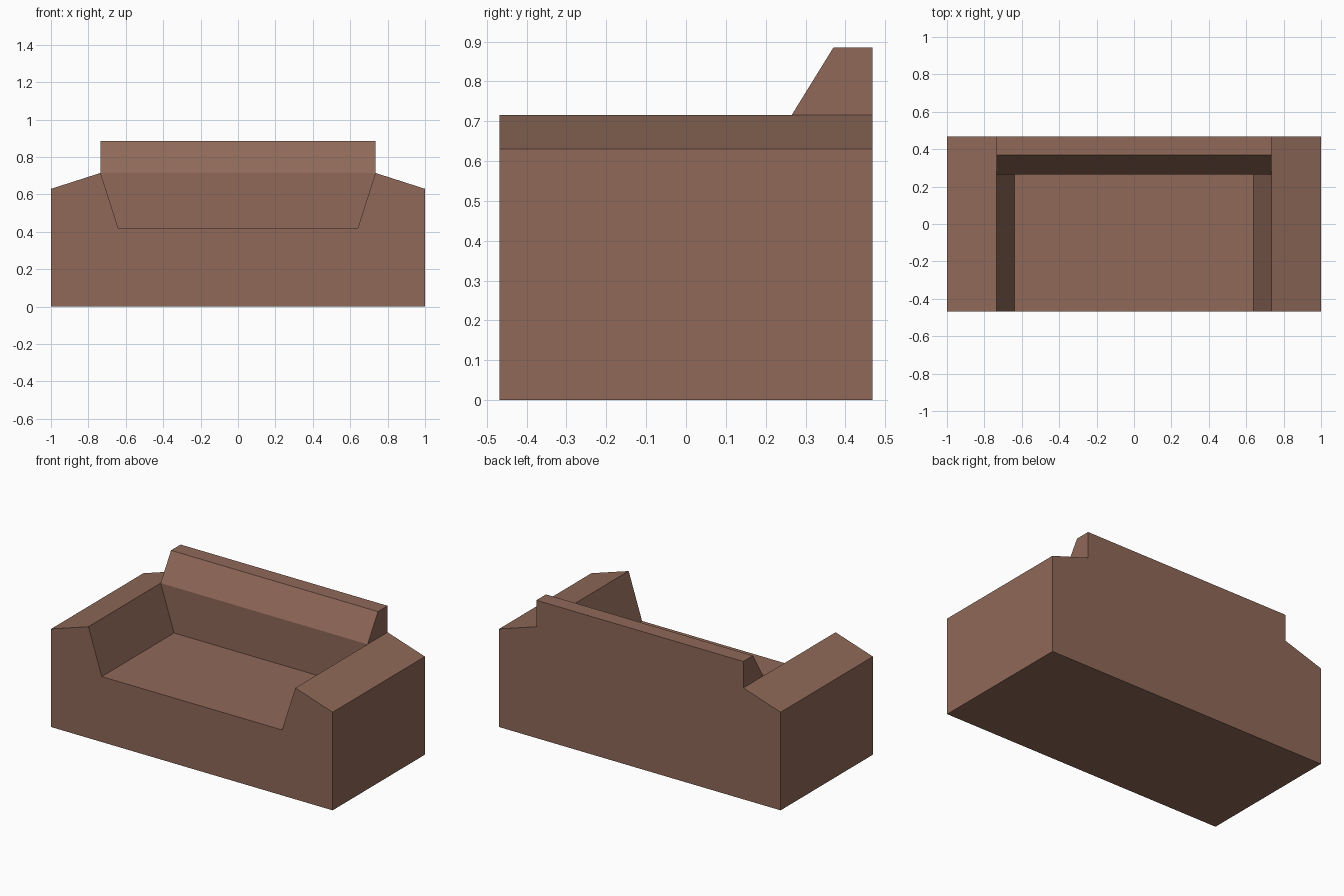
import bpy, bmesh
from mathutils import Vector

if "Cube" in bpy.data.objects:
    bpy.data.objects.remove(bpy.data.objects["Cube"])

fabric = bpy.data.materials.new("brown_fabric")
fabric.diffuse_color = (0.275, 0.14, 0.098, 1)
fabric.use_nodes = True
fabric.node_tree.nodes["Principled BSDF"].inputs["Base Color"].default_value = fabric.diffuse_color

DEPTH = 0.468      # half depth
INNER_TOP = 0.735  # half width between the arm crests
INNER_LOW = 0.64   # half width of the seat
SEAT_Z, ARM_Z = 0.42, 0.715


def prism(points, direction):
    """Closed prism from an outline of 3D points."""
    bm = bmesh.new()
    face = bm.faces.new([bm.verts.new(p) for p in points])
    new = bmesh.ops.extrude_face_region(bm, geom=[face], use_keep_orig=True)["geom"]
    verts = [g for g in new if isinstance(g, bmesh.types.BMVert)]
    bmesh.ops.translate(bm, verts=verts, vec=Vector(direction))
    return bm


def finish(bm, name):
    bmesh.ops.recalc_face_normals(bm, faces=bm.faces)
    mesh = bpy.data.meshes.new(name)
    bm.to_mesh(mesh)
    bm.free()
    mesh.materials.append(fabric)
    obj = bpy.data.objects.new(name, mesh)
    bpy.context.collection.objects.link(obj)
    return obj


# Base, seat and both arms: one front profile, mirrored and run front to back
half = [(1, 0), (1, 0.63), (INNER_TOP, ARM_Z), (INNER_LOW, SEAT_Z)]
outline = half + [(-x, z) for x, z in reversed(half)]
finish(prism([(x, -DEPTH, z) for x, z in outline], (0, 2 * DEPTH, 0)), "seat_and_arms")

# Backrest: side profile run across, its lower part tapered to fit between the arms
profile = [(0.265, SEAT_Z), (0.265, ARM_Z), (0.37, 0.885), (DEPTH, 0.885), (DEPTH, SEAT_Z)]
bm = prism([(-INNER_TOP, y, z) for y, z in profile], (2 * INNER_TOP, 0, 0))
bmesh.ops.bisect_plane(bm, geom=bm.verts[:] + bm.edges[:] + bm.faces[:], dist=1e-4,
                       plane_co=(0, 0, ARM_Z), plane_no=(0, 0, 1))
for v in bm.verts:
    if v.co.z < SEAT_Z + 0.01:
        v.co.x *= INNER_LOW / INNER_TOP
finish(bm, "backrest")
